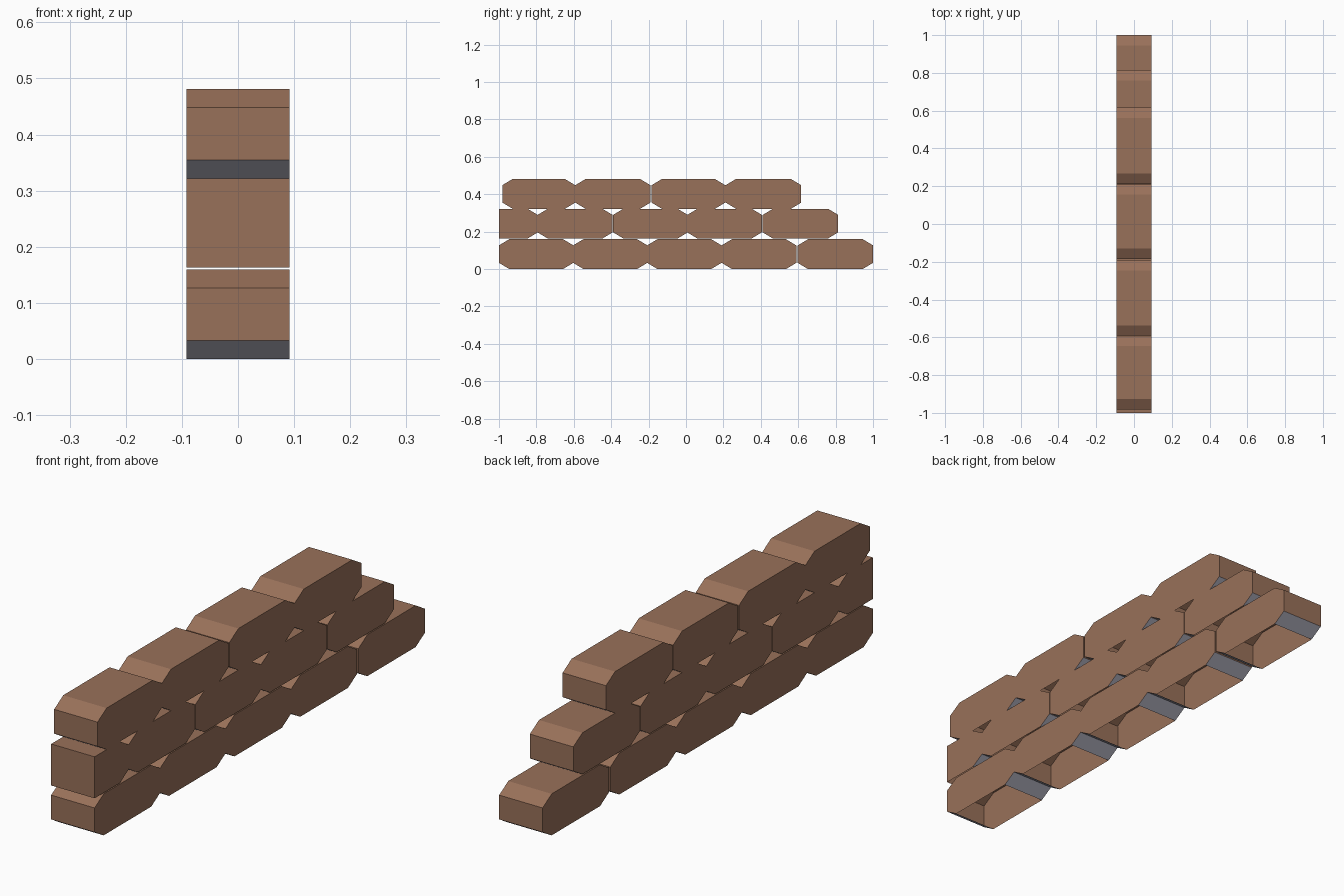
import bpy, bmesh

if "Cube" in bpy.data.objects:
    bpy.data.objects.remove(bpy.data.objects["Cube"])


def material(name, rgb):
    m = bpy.data.materials.new(name)
    m.diffuse_color = (*rgb, 1.0)
    m.use_nodes = True
    m.node_tree.nodes["Principled BSDF"].inputs["Base Color"].default_value = m.diffuse_color
    return m


CLOTH = material("brown_cloth", (0.318, 0.164, 0.101))
SHADE = material("grey_underside", (0.49, 0.49, 0.58))

HALF_W = 0.092          # half thickness of the wall
BAG_H = 0.159           # height of one bag
CH_Y, CH_Z = 0.055, 0.033   # corner cuts


def sandbag(name, y0, y1, z0, flat_front=False):
    """Octagonal bag along y; its hidden bottom is left open."""
    z1 = z0 + BAG_H
    back = [(y1 - CH_Y, z0), (y1, z0 + CH_Z), (y1, z1 - CH_Z), (y1 - CH_Y, z1)]
    if flat_front:
        front = [(y0, z1), (y0, z0)]
    else:
        front = [(y0 + CH_Y, z1), (y0, z1 - CH_Z), (y0, z0 + CH_Z), (y0 + CH_Y, z0)]
    profile = back + front

    bm = bmesh.new()
    left = [bm.verts.new((-HALF_W, y, z)) for y, z in profile]
    right = [bm.verts.new((HALF_W, y, z)) for y, z in profile]
    bm.faces.new(right)
    bm.faces.new(left[::-1])
    for i in range(len(profile) - 1):   # last edge is the open bottom
        bm.faces.new((left[i], left[i + 1], right[i + 1], right[i]))
    # sloping faces that look down are grey
    bm.normal_update()
    for f in bm.faces:
        f.material_index = 1 if f.normal.z < -0.3 else 0

    me = bpy.data.meshes.new(name)
    bm.to_mesh(me)
    bm.free()
    me.materials.append(CLOTH)
    me.materials.append(SHADE)
    ob = bpy.data.objects.new(name, me)
    bpy.context.collection.objects.link(ob)


# rows: name, base height, bag spans along y
ROWS = [
    ("bottom", 0.0, [(-1, -0.602), (-0.604, -0.206), (-0.208, 0.19), (0.19, 0.59), (0.597, 1)]),
    ("middle", 0.163, [(-1, -0.792), (-0.794, -0.392), (-0.39, 0.01), (0.006, 0.406), (0.41, 0.814)]),
    ("top", 0.322, [(-0.982, -0.592), (-0.592, -0.19), (-0.184, 0.21), (0.212, 0.616)]),
]
for row, z, spans in ROWS:
    for i, (a, b) in enumerate(spans):
        # the first middle bag is a half bag with a flat end
        sandbag(f"{row}_row_sandbag_{i + 1}", a, b, z, row == "middle" and i == 0)
